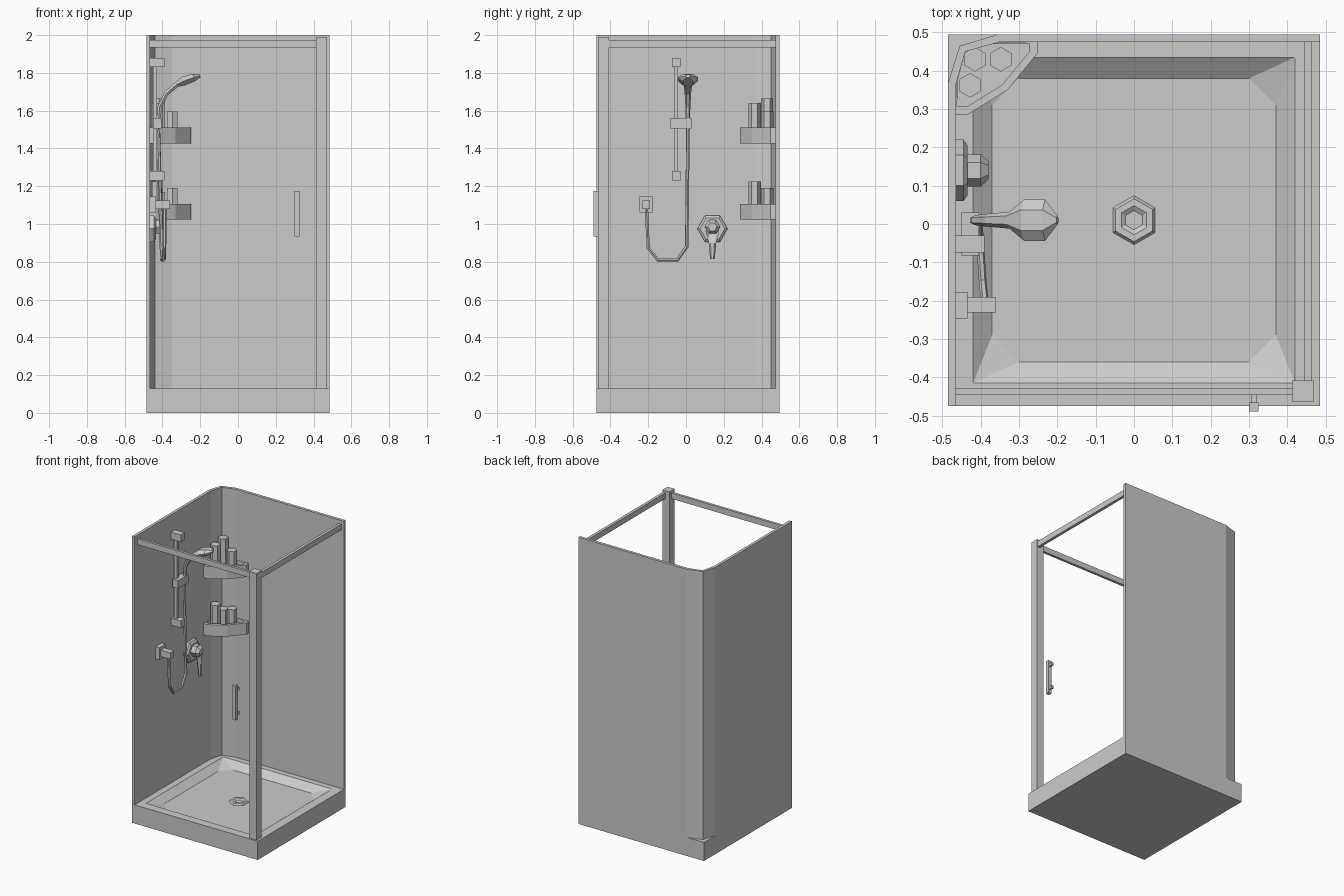
import bpy, bmesh
from math import cos, sin, tau, radians
from mathutils import Vector

cube = bpy.data.objects.get("Cube")
if cube:
    bpy.data.objects.remove(cube)

grey = bpy.data.materials.new("light_grey")
grey.use_nodes = True
COLOUR = (0.6, 0.6, 0.6, 1)
grey.diffuse_color = COLOUR
grey.node_tree.nodes["Principled BSDF"].inputs["Base Color"].default_value = COLOUR


def loft(name, rings, caps=True):
    """Skin equal-length rings of points and close both ends."""
    bm = bmesh.new()
    loops = [[bm.verts.new(p) for p in r] for r in rings]
    n = len(loops[0])
    for a, b in zip(loops, loops[1:]):
        for i in range(n):
            j = (i + 1) % n
            bm.faces.new((a[i], a[j], b[j], b[i]))
    if caps:
        bm.faces.new(loops[0])
        bm.faces.new(loops[-1])
    bmesh.ops.remove_doubles(bm, verts=bm.verts, dist=1e-5)
    bmesh.ops.recalc_face_normals(bm, faces=bm.faces)
    mesh = bpy.data.meshes.new(name)
    bm.to_mesh(mesh)
    bm.free()
    mesh.materials.append(grey)
    ob = bpy.data.objects.new(name, mesh)
    bpy.context.collection.objects.link(ob)
    return ob


def flat(points, z):
    return [(x, y, z) for x, y in points]


def box(name, x, y, z):
    base = [(x[0], y[0]), (x[1], y[0]), (x[1], y[1]), (x[0], y[1])]
    return loft(name, [flat(base, h) for h in z])


def hexagon(c, r, axis="z", turn=30):
    """Six-sided ring around a z or x axis."""
    pts = []
    for i in range(6):
        a = tau * i / 6 + radians(turn)
        u, v = r * cos(a), r * sin(a)
        off = (u, v, 0) if axis == "z" else (0, u, v)
        pts.append(Vector(c) + Vector(off))
    return pts


def chamfered(x, y, z, c):
    """Rectangle ring with cut corners (c = 0 keeps them square)."""
    (a, b), (d, e) = x, y
    return flat([(a, d + c), (a + c, d), (b - c, d), (b, d + c),
                 (b, e - c), (b - c, e), (a + c, e), (a, e - c)], z)


def lever(name, y, stations):
    """Six-sided tapering bar; stations hold x, z, half width, half thickness, tilt."""
    rings = []
    for x, z, w, t, tilt in stations:
        dx, dz = -sin(radians(tilt)) * t, cos(radians(tilt)) * t
        rings.append([(x + k * dx, y + s * w, z + k * dz) for s, k in
                      ((1, 0), (.5, 1), (-.5, 1), (-1, 0), (-.5, -1), (.5, -1))])
    return loft(name, rings)


# Shower tray with sloping basin
FULL_X, FULL_Y, RIM = (-.485, .485), (-.475, .495), .13
loft("shower_tray", [
    chamfered(FULL_X, FULL_Y, 0, 0),
    chamfered(FULL_X, FULL_Y, RIM, 0),
    chamfered((-.42, .42), (-.415, .435), RIM, 0),
    chamfered((-.37, .37), (-.36, .38), .09, .07)])

# Drain ring
loft("drain", [hexagon((0, .01, z), r) for z, r in
               ((.09, .064), (.1, .056), (.1, .038), (.092, .025))])

# Two walls joined by a faceted corner
wall = [(-.485, -.475), (-.485, .37), (-.455, .465), (-.355, .495),
        (.485, .495), (.485, .475), (-.35, .475), (-.44, .45),
        (-.465, .365), (-.465, -.475)]
loft("corner_walls", [flat(wall, RIM), flat(wall, 2)])

# Door frame
box("corner_post", (.413, .468), (-.465, -.408), (RIM, 1.99))
box("front_top_rail", (-.465, .415), (-.446, -.428), (1.935, 1.975))
box("side_top_rail", (.445, .465), (-.41, .475), (1.935, 1.975))

# Door handle
box("door_handle", (.3, .325), (-.49, -.466), (.935, 1.175))
for label, z in (("lower", .96), ("upper", 1.13)):
    box(f"door_handle_{label}_mount", (.305, .32), (-.467, -.44), (z, z + .02))

# Corner shelves with bottles
outline = [(-.463, .37), (-.465, .285), (-.435, .285), (-.33, .35),
           (-.25, .448), (-.25, .475), (-.36, .473), (-.44, .45)]
inner = [(-.44 + .87 * (x + .44), .45 + .87 * (y - .45)) for x, y in outline]
spots = [(-.415, .43), (-.348, .43), (-.428, .362)]
for label, z0, z1, tops in (("lower", 1.025, 1.105, (1.17, 1.19, 1.225)),
                            ("upper", 1.425, 1.51, (1.665, 1.595, 1.64))):
    loft(f"{label}_shelf", [flat(outline, z0), flat(outline, z1),
                            flat(inner, z1), flat(inner, z0 + .02)])
    for i, ((x, y), top) in enumerate(zip(spots, tops), 1):
        loft(f"{label}_bottle_{i}", [hexagon((x, y, z), .032)
                                     for z in (z0 + .02, top)])

# Slide rail with brackets and slider
box("slide_rail", (-.45, -.428), (-.064, -.042), (1.24, 1.87))
for label, z in (("lower", 1.23), ("upper", 1.83)):
    box(f"{label}_rail_bracket", (-.466, -.39), (-.074, -.03), (z, z + .05))
box("rail_slider", (-.45, -.405), (-.082, .03), (1.505, 1.56))

# Hand shower: handle flaring into the head
lever("hand_shower", .01, [
    (-.422, 1.49, .009, .009, 90), (-.415, 1.62, .013, .011, 75),
    (-.38, 1.69, .017, .012, 50), (-.325, 1.738, .022, .014, 35),
    (-.287, 1.757, .054, .024, 20), (-.232, 1.776, .054, .02, 20),
    (-.2, 1.784, .012, .008, 20)])

# Hose hanging in a loop to the outlet
path = [(-.422, .01, 1.5), (-.405, .004, .88), (-.402, -.045, .81),
        (-.395, -.15, .81), (-.39, -.2, .875), (-.388, -.21, 1.09)]
curve = bpy.data.curves.new("hose", "CURVE")
curve.dimensions = "3D"
curve.bevel_depth = .01
curve.bevel_resolution = 1
curve.use_fill_caps = True
spline = curve.splines.new("POLY")
spline.points.add(len(path) - 1)
for point, co in zip(spline.points, path):
    point.co = (*co, 1)
spline.use_smooth = False
curve.materials.append(grey)
bpy.context.collection.objects.link(bpy.data.objects.new("hose", curve))

# Water outlet
box("outlet_plate", (-.466, -.435), (-.246, -.177), (1.06, 1.146))
box("outlet_body", (-.436, -.36), (-.231, -.19), (1.08, 1.125))

# Mixer tap with hanging lever
loft("mixer_plate", [hexagon((x, .14, .975), r, "x", 0)
                     for x, r in ((-.466, .08), (-.445, .08), (-.435, .066))])
loft("mixer_body", [hexagon((x, .14, .985), r, "x", 0)
                    for x, r in ((-.436, .042), (-.4, .042), (-.38, .024))])
lever("mixer_lever", .14, [
    (-.405, 1.005, .03, .018, 0), (-.398, .96, .036, .022, 0),
    (-.394, .9, .02, .012, 90), (-.39, .815, .012, .008, 90)])
